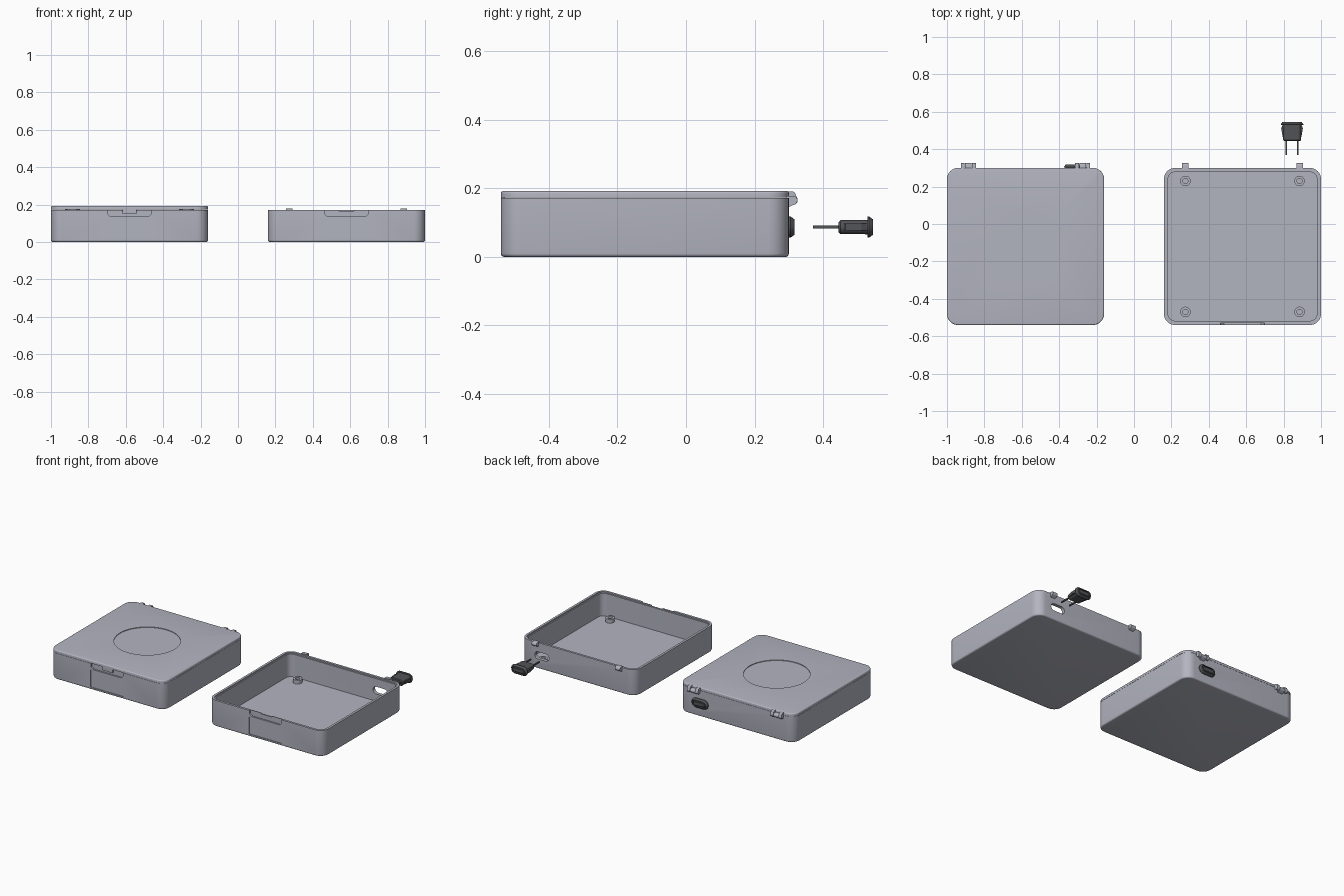
import bpy, bmesh, math
from mathutils import Matrix, Vector

if "Cube" in bpy.data.objects:
    bpy.data.objects.remove(bpy.data.objects["Cube"])


def material(name, rgb):
    m = bpy.data.materials.new(name)
    m.diffuse_color = (*rgb, 1)
    m.use_nodes = True
    m.node_tree.nodes["Principled BSDF"].inputs["Base Color"].default_value = m.diffuse_color
    return m


GREY = material("light_grey_plastic", (0.45, 0.46, 0.53))
DARK = material("dark_grey_plastic", (0.085, 0.087, 0.095))
Y0 = -0.12          # centre of both cases in y
HALF = 0.42         # half width of a case
RIM, TOP = 0.172, 0.192
SWITCH_X, SWITCH_Z = 0.265, 0.087
TO_BACK = Matrix.Rotation(-math.pi / 2, 4, 'X')   # local z becomes +y


def finish(name, bm, mat, matrix=Matrix()):
    bmesh.ops.remove_doubles(bm, verts=bm.verts, dist=1e-5)
    bmesh.ops.transform(bm, matrix=matrix, verts=bm.verts)
    bmesh.ops.recalc_face_normals(bm, faces=bm.faces)
    me = bpy.data.meshes.new(name)
    bm.to_mesh(me)
    bm.free()
    ob = bpy.data.objects.new(name, me)
    bpy.context.collection.objects.link(ob)
    me.materials.append(mat)
    return ob


def loft(name, hx, hy, r, sections, mat, matrix=Matrix(), seg=8):
    """Rounded-rectangle rings given as (inset, z), skinned and capped."""
    bm = bmesh.new()
    rings = []
    for d, z in sections:
        rr = max(r - d, 0.002)
        ring = []
        for k, (sx, sy) in enumerate([(1, 1), (-1, 1), (-1, -1), (1, -1)]):
            for i in range(seg + 1):
                a = math.pi / 2 * (k + i / seg)
                ring.append(bm.verts.new((sx * (hx - d - rr) + rr * math.cos(a),
                                          sy * (hy - d - rr) + rr * math.sin(a), z)))
        rings.append(ring)
    n = len(rings[0])
    for a, b in zip(rings, rings[1:]):
        for i in range(n):
            bm.faces.new((a[i], a[(i + 1) % n], b[(i + 1) % n], b[i]))
    bm.faces.new(rings[0])
    bm.faces.new(rings[-1])
    return finish(name, bm, mat, matrix)


def prism(name, pts, axis, lo, hi, mat):
    """Outline extruded along x (points are y, z) or y (points are x, z)."""
    bm = bmesh.new()
    put = (lambda p, t: (t, *p)) if axis == 'x' else (lambda p, t: (p[0], t, p[1]))
    face = bm.faces.new([bm.verts.new(put(p, lo)) for p in pts])
    geo = bmesh.ops.extrude_face_region(bm, geom=[face])['geom']
    step = Vector(put((0, 0), hi - lo))
    bmesh.ops.translate(bm, vec=step, verts=[g for g in geo if isinstance(g, bmesh.types.BMVert)])
    return finish(name, bm, mat)


def rect(a0, b0, a1, b1):
    return [(a0, b0), (a1, b0), (a1, b1), (a0, b1)]


def cut(ob, cutter):
    mod = ob.modifiers.new("cut", 'BOOLEAN')
    mod.object, mod.operation, mod.solver = cutter, 'DIFFERENCE', 'EXACT'
    bpy.context.view_layer.objects.active = ob
    bpy.ops.object.modifier_apply(modifier=mod.name)
    bpy.data.objects.remove(cutter)


def arc(cy, cz, r, a0, a1, n=10):
    return [(cy + r * math.cos(math.radians(a0 + (a1 - a0) * i / n)),
             cz + r * math.sin(math.radians(a0 + (a1 - a0) * i / n))) for i in range(n + 1)]


def tray(side, cx):
    # Hollow base with rounded bottom edge and stepped rim
    b = 0.01
    bottom = [(b - b * math.sin(t), b - b * math.cos(t)) for t in [i * math.pi / 8 for i in range(5)]]
    ob = loft(side + "_tray", HALF, HALF, 0.06, bottom + [
        (0, RIM), (0.015, RIM), (0.015, 0.164), (0.022, 0.164), (0.022, 0.015)],
        GREY, Matrix.Translation((cx, Y0, 0)))
    front = Y0 - HALF
    # Finger scoop, latch notch and sunk front panel
    scoop = [(-0.118, 0.2), (-0.118, 0.15), (-0.1, 0.135), (0.1, 0.135), (0.118, 0.15), (0.118, 0.2)]
    cut(ob, prism("scoop_cutter", [(cx + x, z) for x, z in scoop], 'y', front - 0.05, front + 0.011, GREY))
    cut(ob, prism("notch_cutter", rect(cx - 0.04, 0.166, cx + 0.04, 0.2), 'y', front - 0.05, front + 0.018, GREY))
    cut(ob, prism("panel_cutter", rect(cx - 0.12, 0.015, cx + 0.12, 0.128), 'y', front - 0.05, front + 0.004, GREY))
    # Pill-shaped switch opening in the back wall
    cut(ob, loft("slot_cutter", 0.052, 0.024, 0.024, [(0, -0.06), (0, 0.06)], GREY,
                 Matrix.Translation((cx + SWITCH_X, 0.3, SWITCH_Z)) @ TO_BACK))
    for i, x in enumerate((-0.305, 0.305)):
        # Screw posts
        for j, y in enumerate((-0.35, 0.35)):
            loft(f"{side}_screw_post_{i}{j}", 0.028, 0.028, 0.028,
                 [(0, 0.012), (0, 0.04), (0.014, 0.04), (0.014, 0.02)],
                 GREY, Matrix.Translation((cx + x, Y0 + y, 0)))
        # Hinge knuckles on the tray
        prism(f"{side}_tray_knuckle_{i}", [(0.292, 0.142)] + arc(0.312, 0.165, 0.013, -55, 90)
              + [(0.292, 0.178), (0.292, 0.172)], 'x', cx + x - 0.0175, cx + x + 0.0175, GREY)


def switch(name, x, y):
    m = Matrix.Translation((x, y, SWITCH_Z)) @ TO_BACK
    # Body and bevelled flange with a sunk face
    loft(name + "_housing", 0.06, 0.031, 0.031, [
        (0.016, -0.085), (0.011, -0.08), (0.01, 0), (0, 0), (0, 0.004), (0.009, 0.016),
        (0.013, 0.016), (0.014, 0.009)], DARK, m)
    loft(name + "_rocker", 0.043, 0.015, 0.015, [(0, 0.005), (0, 0.012), (0.004, 0.015)], DARK, m)
    for s, label in ((-1, "left"), (1, "right")):
        # Side clips and contact pins
        clip = [(0.045, -0.07), (0.05, -0.065), (0.058, -0.018), (0.052, -0.004), (0.045, -0.004)]
        bm = bmesh.new()
        low = [bm.verts.new((x + s * a, y + b, SWITCH_Z - 0.01)) for a, b in clip]
        high = [bm.verts.new((x + s * a, y + b, SWITCH_Z + 0.01)) for a, b in clip]
        bm.faces.new(low)
        bm.faces.new(high)
        for i in range(5):
            j = (i + 1) % 5
            bm.faces.new((low[i], low[j], high[j], high[i]))
        finish(f"{name}_{label}_clip", bm, DARK)
        px = x + s * 0.031
        prism(f"{name}_{label}_pin", rect(px - 0.004, SWITCH_Z - 0.004, px + 0.004, SWITCH_Z + 0.004),
              'y', y - 0.16, y - 0.08, DARK)


LEFT, RIGHT = -0.58, 0.58
tray("closed", LEFT)
tray("open", RIGHT)

# Lid with rounded top edge and shallow round recess
edge = [(0.007 - 0.007 * math.cos(t), TOP - 0.007 + 0.007 * math.sin(t))
        for t in [i * math.pi / 8 for i in range(5)]]
lid = loft("lid", HALF, HALF, 0.06, [(0, RIM + 0.001)] + edge, GREY, Matrix.Translation((LEFT, Y0, 0)))
cut(lid, loft("recess_cutter", 0.2, 0.2, 0.2, [(0, TOP - 0.004), (0, TOP + 0.05)], GREY,
              Matrix.Translation((LEFT, Y0, 0)), seg=16))

# Latch tab hanging from the lid
prism("latch_tab", rect(LEFT - 0.038, 0.15, LEFT + 0.038, 0.176), 'y', -0.539, -0.528, GREY)

# Lid hinge knuckles, one pair around each tray knuckle
for i, hx in enumerate((-0.305, 0.305)):
    for s in (-1, 1):
        a, b = sorted((LEFT + hx + s * 0.02, LEFT + hx + s * 0.04))
        prism(f"lid_knuckle_{i}_{'left' if s < 0 else 'right'}",
              [(0.301, 0.172), (0.301, 0.16)] + arc(0.313, 0.165, 0.013, -120, 20)
              + [(0.318, 0.187), (0.312, 0.191), (0.29, 0.191), (0.29, 0.174)], 'x', a, b, GREY)

# One switch fitted, one pulled out behind the open tray
switch("fitted_switch", LEFT + SWITCH_X, 0.301)
switch("loose_switch", RIGHT + SWITCH_X, 0.53)

# Smooth the rounded surfaces, keeping edges crisp
for ob in bpy.data.objects:
    ob.select_set(True)
    bpy.context.view_layer.objects.active = ob
bpy.ops.object.shade_smooth_by_angle(angle=math.radians(30))
